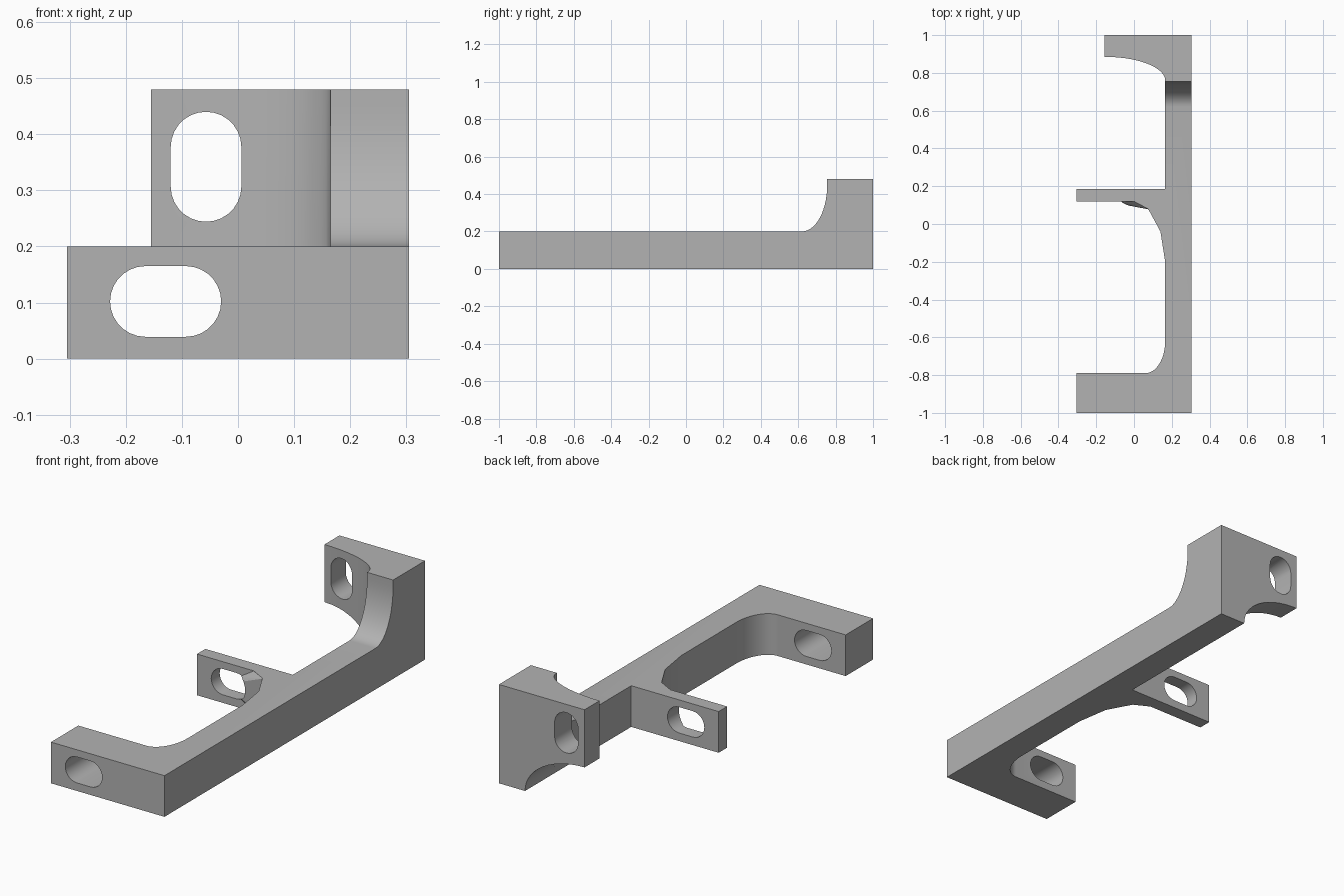
import bpy, bmesh, math
from mathutils import Vector

cube = bpy.data.objects.get("Cube")
if cube:
    bpy.data.objects.remove(cube, do_unlink=True)

grey = bpy.data.materials.new("plain grey")
grey.use_nodes = True
colour = (0.45, 0.45, 0.45, 1)
grey.diffuse_color = colour
grey.node_tree.nodes["Principled BSDF"].inputs["Base Color"].default_value = colour


def arc(cx, cy, rx, ry, start, end, n=14):
    """Points along an elliptical arc, angles in degrees."""
    angles = [math.radians(start + (end - start) * i / n) for i in range(n + 1)]
    return [(cx + rx * math.cos(a), cy + ry * math.sin(a)) for a in angles]


def make(name, bm):
    bmesh.ops.recalc_face_normals(bm, faces=bm.faces[:])
    mesh = bpy.data.meshes.new(name)
    bm.to_mesh(mesh)
    bm.free()
    mesh.materials.append(grey)
    obj = bpy.data.objects.new(name, mesh)
    bpy.context.collection.objects.link(obj)
    return obj


def prism(name, profile, axis, low, high):
    """Extrude a 2D profile along the axis; the profile uses the other two axes in order."""
    def place(p, depth):
        co = list(p)
        co.insert("xyz".index(axis), depth)
        return co
    bm = bmesh.new()
    face = bm.faces.new([bm.verts.new(place(p, low)) for p in profile])
    ext = bmesh.ops.extrude_face_region(bm, geom=[face])
    shift = Vector(place((0, 0), high - low))
    bmesh.ops.translate(bm, vec=shift,
                        verts=[g for g in ext["geom"] if isinstance(g, bmesh.types.BMVert)])
    return make(name, bm)


def combine(target, tool, operation):
    mod = target.modifiers.new(operation.lower(), 'BOOLEAN')
    mod.operation, mod.solver, mod.object = operation, 'EXACT', tool
    bpy.ops.object.select_all(action='DESELECT')
    bpy.context.view_layer.objects.active = target
    target.select_set(True)
    bpy.ops.object.modifier_apply(modifier=mod.name)
    bpy.data.objects.remove(tool, do_unlink=True)


def slot(name, cx, cz, half_straight, radius, upright, low, high):
    """Stadium shaped cutter running front to back."""
    pts = arc(half_straight, 0, radius, radius, -90, 90)
    pts += arc(-half_straight, 0, radius, radius, 90, 270)
    if upright:
        pts = [(-v, u) for u, v in pts]
    return prism(name, [(cx + u, cz + v) for u, v in pts], 'y', low, high)


INNER, OUTER, LEFT = 0.165, 0.305, -0.305

# Long rail with front arm, middle tab and their fillets
plan = [(LEFT, -1), (OUTER, -1), (OUTER, 1), (INNER, 1), (INNER, 0.185),
        (LEFT, 0.185), (LEFT, 0.12), (0, 0.12), (0.075, 0.08), (0.14, -0.04), (INNER, -0.2)]
plan += arc(0.06, -0.62, 0.105, 0.17, 0, -90)
plan += [(LEFT, -0.79)]
bracket = prism("mounting_bracket", plan, 'z', 0, 0.2)

# Upright post curving up from the rail
side = [(0.62, 0.1), (1, 0.1), (1, 0.48)]
side += arc(0.62, 0.45, 0.135, 0.25, 0, -90)
side.insert(3, (0.755, 0.48))
post = prism("rear_post", side, 'x', INNER, OUTER)
combine(bracket, post, 'UNION')

# Rear mount: curved in plan, flared underneath
rear = [(OUTER, 0.76)] + arc(-0.155, 0.76, 0.32, 0.125, 0, 90) + [(-0.155, 1), (OUTER, 1)]
mount = prism("rear_mount", rear, 'z', 0, 0.48)
flare = [(OUTER, 0)] + arc(-0.155, 0, 0.32, 0.2, 0, 90) + [(-0.155, 0.48), (OUTER, 0.48)]
combine(mount, prism("flare_cutter", flare, 'y', 0.7, 1.1), 'INTERSECT')
combine(bracket, mount, 'UNION')

# Small faceted gusset on the middle tab
bm = bmesh.new()
for x, y, drop in [(0, 0.121, 0), (0.08, 0.077, 0), (0.09, 0.125, 0),
                   (-0.08, 0.121, 0.05), (-0.03, 0.098, 0.05), (0, 0.15, 0)]:
    for z in (drop, 0.2 - drop):
        bm.verts.new((x, y, z))
bmesh.ops.convex_hull(bm, input=bm.verts[:])
combine(bracket, make("tab_gusset", bm), 'UNION')

# Slotted holes
combine(bracket, slot("level_slot", -0.129, 0.102, 0.036, 0.063, False, -1.1, 0.4), 'DIFFERENCE')
combine(bracket, slot("upright_slot", -0.057, 0.342, 0.035, 0.063, True, 0.6, 1.1), 'DIFFERENCE')

bpy.ops.object.select_all(action='DESELECT')
bracket.select_set(True)
bpy.context.view_layer.objects.active = bracket
bpy.ops.object.shade_smooth_by_angle(angle=math.radians(25))
